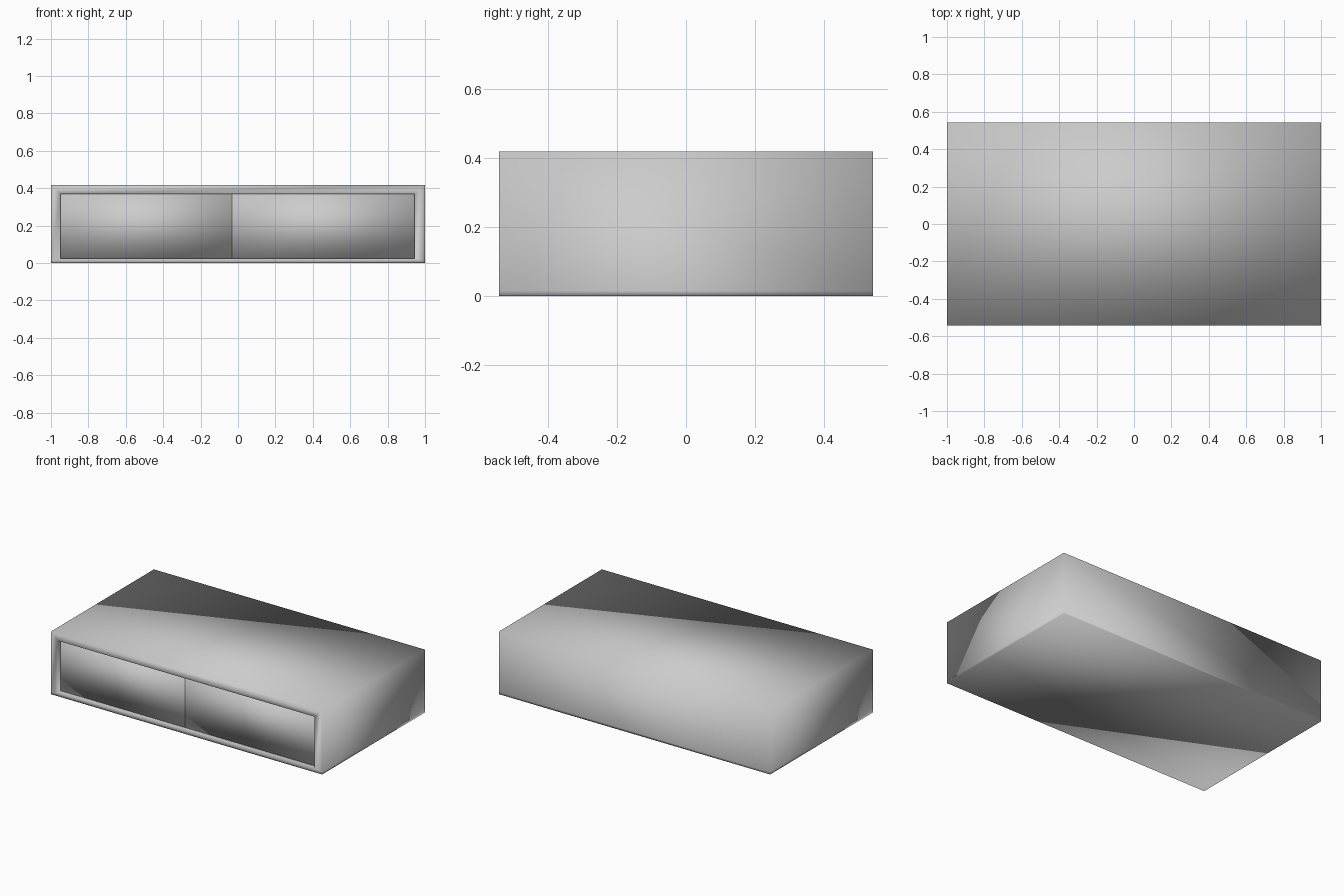
import bpy, bmesh
from mathutils import Matrix, Vector

if "Cube" in bpy.data.objects:
    bpy.data.objects.remove(bpy.data.objects["Cube"])

W, D, H = 2.0, 1.084, 0.418
X0, X1, XM = -0.95, 0.945, -0.033      # opening and drawer split
Z0, Z1, RECESS = 0.025, 0.37, 0.03


def finish(bm, name):
    bmesh.ops.recalc_face_normals(bm, faces=bm.faces)
    mesh = bpy.data.meshes.new(name)
    bm.to_mesh(mesh)
    bm.free()
    for p in mesh.polygons:
        p.use_smooth = True
    ob = bpy.data.objects.new(name, mesh)
    bpy.context.collection.objects.link(ob)
    return ob


def box(lo, hi):
    bm = bmesh.new()
    lo, hi = Vector(lo), Vector(hi)
    bmesh.ops.create_cube(bm, size=1, matrix=Matrix.Translation((lo + hi) / 2)
                          @ Matrix.Diagonal((*(hi - lo), 1)))
    return bm


# Cabinet body with a framed recess in the front
bm = box((-W / 2, -D / 2, 0), (W / 2, D / 2, H))
bm.normal_update()
front = next(f for f in bm.faces if f.normal.y < -0.9)
bmesh.ops.inset_region(bm, faces=[front], thickness=0.05)
for v in front.verts:
    v.co.x = X0 if v.co.x < 0 else X1
    v.co.z = Z0 if v.co.z < H / 2 else Z1
pocket = bmesh.ops.extrude_discrete_faces(bm, faces=[front])["faces"][0]
for v in pocket.verts:
    v.co.y += RECESS + 0.02
# Support line along the bottom edge
bmesh.ops.bisect_plane(bm, geom=bm.verts[:] + bm.edges[:] + bm.faces[:],
                       plane_co=(0, 0, 0.015), plane_no=(0, 0, 1))
finish(bm, "cabinet_body")

# Two drawer fronts set back in the frame
for name, a, b in (("left_drawer", X0, XM), ("right_drawer", XM, X1)):
    y = -D / 2 + RECESS
    finish(box((a, y, Z0), (b, y + 0.9, Z1)), name)
